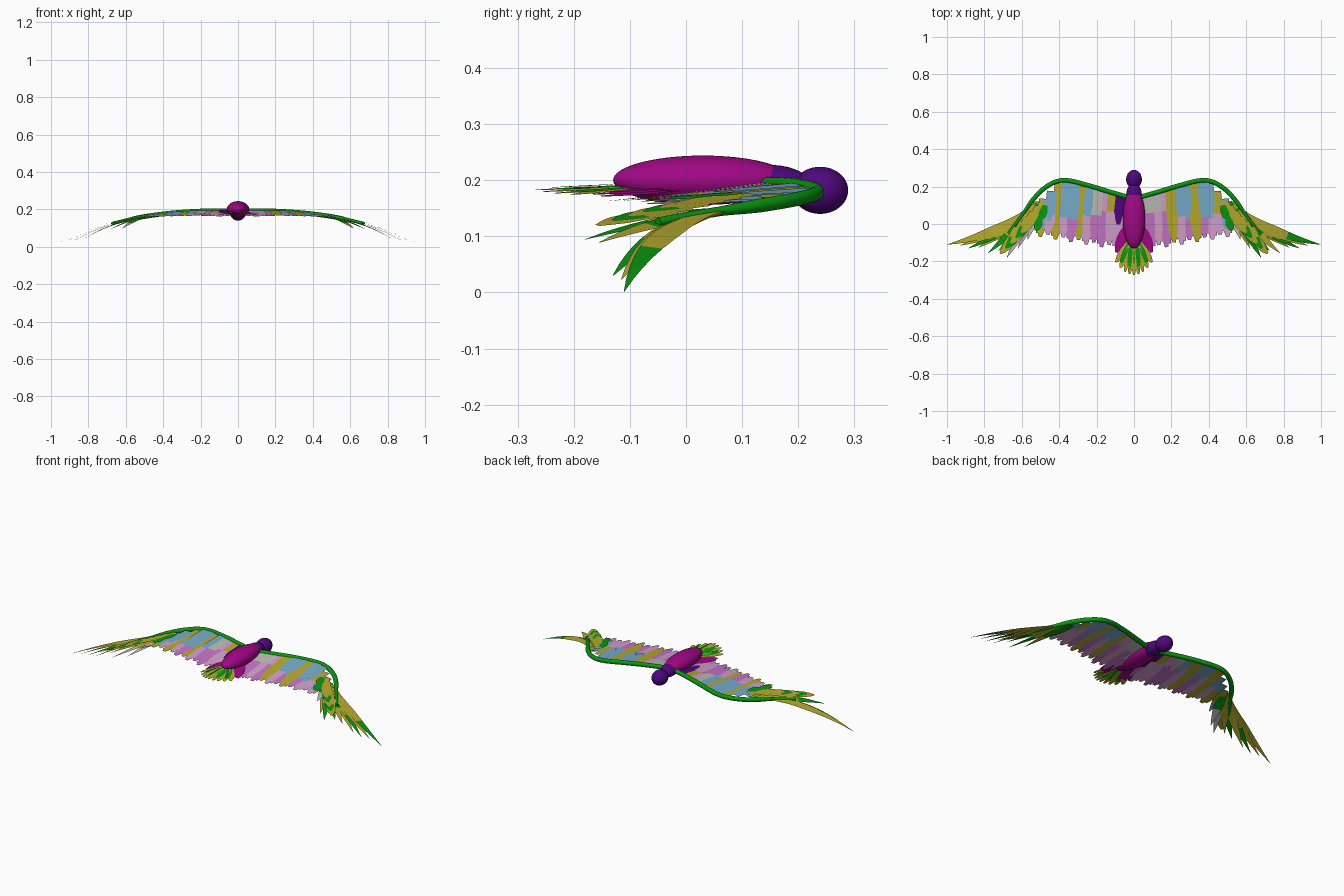
import bpy
from mathutils import Vector

cube = bpy.data.objects.get("Cube")
if cube:
    bpy.data.objects.remove(cube)


# Flat colours
def material(name, r, g, b):
    m = bpy.data.materials.new(name)
    m.use_nodes = True
    col = tuple((c / 255) ** 2.2 for c in (r, g, b)) + (1,)
    m.diffuse_color = col
    m.node_tree.nodes["Principled BSDF"].inputs["Base Color"].default_value = col
    return m


MAGENTA = material("magenta", 160, 16, 132)
PURPLE = material("deep purple", 80, 16, 125)
GREEN = material("green", 18, 150, 24)
YELLOW = material("olive yellow", 182, 170, 50)
BLUE = material("soft blue", 120, 172, 204)
ORCHID = material("orchid", 198, 116, 198)
PINK = material("pale pink", 212, 160, 204)
WHITE = material("pale grey", 188, 188, 184)


# Wing surface: droops outward and falls toward the trailing edge
def lead_y(x):
    return 0.14 + 0.25 * x if x < 0.38 else 0.235 - 1.0 * (x - 0.38)


def wing_z(x, y):
    x = abs(x)
    chord = max(0, lead_y(x) - y) * max(0, 1 - x / 0.65)
    return 0.197 - 0.195 * x ** 2.6 - 0.13 * chord


def tail_z(x, y):
    return 0.193 + 0.04 * (y + 0.1) - 0.1 * abs(x)


def bezier(a, b, c, t):
    return a * (1 - t) ** 2 + b * 2 * t * (1 - t) + c * t * t


# One thin feather along a bent line; the tip may have its own colour
def feather(name, base, mid, tip, width, mats, surface, lift=0.0, split=0.6,
            blunt=0.25, root=0.6, droop=0.0, taper=0.65, steps=10):
    a, b, c = Vector(base), Vector(mid), Vector(tip)
    verts, faces = [], []
    for i in range(steps + 1):
        t = i / steps
        p = bezier(a, b, c, t)
        d = (bezier(a, b, c, t + 0.01) - bezier(a, b, c, t - 0.01)).normalized()
        side = Vector((-d.y, d.x))
        w = width * (root + (1 - root) * min(1, t / 0.4))
        if t > taper:
            w *= 1 - (1 - blunt) * ((t - taper) / (1 - taper)) ** 1.4
        for s in (-0.5, 0.5):
            q = p + side * w * s
            verts.append((q.x, q.y, surface(q.x, q.y) + lift - droop * t * t))
        if i:
            k = 2 * i
            faces.append((k - 2, k - 1, k + 1, k))
    me = bpy.data.meshes.new(name)
    me.from_pydata(verts, [], faces)
    for m in mats:
        me.materials.append(m)
    for i, f in enumerate(me.polygons):
        f.material_index = int(len(mats) > 1 and i >= split * steps)
    # keep the upper face pointing up
    if me.polygons[0].normal.z < 0:
        me.flip_normals()
    ob = bpy.data.objects.new(name, me)
    bpy.context.collection.objects.link(ob)


def ellipsoid(name, centre, radii, mat):
    bpy.ops.mesh.primitive_uv_sphere_add(segments=40, ring_count=24, location=centre)
    ob = bpy.context.object
    ob.name = name
    ob.scale = radii
    ob.data.materials.append(mat)
    bpy.ops.object.shade_smooth()


# Body, neck and head
ellipsoid("body", (0, 0.03, 0.2), (0.06, 0.16, 0.044), MAGENTA)
ellipsoid("neck", (0, 0.152, 0.193), (0.042, 0.068, 0.034), PURPLE)
ellipsoid("head", (0, 0.239, 0.182), (0.042, 0.05, 0.042), PURPLE)


# Smooth green arm along the leading edge
def arm(name, s):
    cu = bpy.data.curves.new(name, "CURVE")
    cu.dimensions = "3D"
    cu.bevel_depth = 0.0125
    cu.bevel_resolution = 6
    cu.use_fill_caps = True
    cu.materials.append(GREEN)
    path = [(0, .135), (.13, .172), (.25, .208), (.36, .233), (.40, .231),
            (.47, .198), (.54, .13), (.59, .06), (.67, -.05)]
    sp = cu.splines.new("BEZIER")
    sp.bezier_points.add(len(path) - 1)
    for p, (x, y) in zip(sp.bezier_points, path):
        p.co = (x * s, y, wing_z(x, y) - 0.003)
        p.handle_left_type = p.handle_right_type = "AUTO"
        p.radius = 1 if x < 0.55 else 0.7
    ob = bpy.data.objects.new(name, cu)
    bpy.context.collection.objects.link(ob)
    bpy.ops.object.select_all(action="DESELECT")
    ob.select_set(True)
    bpy.context.view_layer.objects.active = ob
    bpy.ops.object.convert(target="MESH")
    bpy.ops.object.shade_smooth()


# Flight feather colours from the body outward, front part then rear part
INNER = {
    "right": [(PURPLE, PINK), (YELLOW, PINK), (PINK, ORCHID), (WHITE, ORCHID),
              (BLUE, PINK), (YELLOW, YELLOW), (BLUE, ORCHID), (BLUE, PINK),
              (YELLOW, YELLOW), (BLUE, PINK), (BLUE, YELLOW)],
    "left": [(WHITE, ORCHID), (WHITE, PINK), (PINK, ORCHID), (YELLOW, YELLOW),
             (BLUE, PINK), (BLUE, ORCHID), (YELLOW, YELLOW), (BLUE, ORCHID),
             (BLUE, PINK), (YELLOW, PINK), (BLUE, PINK)],
}
TIPS = [(1.0, -.11), (.93, -.115), (.885, -.13), (.83, -.125), (.78, -.155),
        (.725, -.145), (.68, -.18), (.62, -.13), (.57, -.085)]
PRIMARY = {
    "right": [(YELLOW,), (YELLOW,), (YELLOW, GREEN), (YELLOW,), (YELLOW, GREEN),
              (YELLOW,), (YELLOW, WHITE), (GREEN, WHITE), (YELLOW, WHITE)],
    "left": [(YELLOW, GREEN), (YELLOW,), (YELLOW, GREEN), (YELLOW,), (GREEN, YELLOW),
             (YELLOW, GREEN), (YELLOW, GREEN), (GREEN, YELLOW), (GREEN, WHITE)],
}

for side, s in (("left", 1), ("right", -1)):
    arm(side + "_arm", s)

    # Inner flight feathers with shorter coverts over them
    for i, mats in enumerate(INNER[side]):
        x = 0.07 + 0.041 * i
        top = lead_y(x)
        end = -0.15 + 0.17 * x + 0.018 * (i % 2)
        cut = (top - 0.06) / (top - end)
        feather(f"{side}_secondary_{i}", (x * s, top), ((x + .01) * s, 0.05),
                ((x + .022) * s, end), 0.058, mats, wing_z, -0.0008 * (i % 3),
                cut, 0.3, 0.9)
        feather(f"{side}_inner_vane_{i}", ((x + .02) * s, top - 0.09),
                ((x + .025) * s, 0.03), ((x + .04) * s, end + 0.02), 0.03,
                [mats[1]], wing_z, -0.003, blunt=0.3)
        if mats[0] in (BLUE, PURPLE):
            feather(f"{side}_covert_{i}", ((x + .004) * s, top),
                    ((x + .01) * s, top - 0.07), ((x + .014) * s, top - 0.16),
                    0.046, [mats[0]], wing_z, 0.002, blunt=0.4, root=0.9)

    # Innermost pale feather beside the body
    feather(side + "_inner_edge", (0.045 * s, 0.13), (0.045 * s, 0.03),
            (0.06 * s, -0.11), 0.04, [PURPLE if s < 0 else WHITE, ORCHID], wing_z,
            -0.002, 0.55, 0.3, 0.9)

    # Long outer feathers fanning from the hand, every other one drooping
    for i, (tip, mats) in enumerate(zip(TIPS, PRIMARY[side])):
        u = i / (len(TIPS) - 1)
        base = Vector((0.595 - 0.085 * u, 0.05 + 0.07 * u))
        end = Vector(tip)
        bend = base.lerp(end, 0.42) + Vector((-0.005, -0.045 * (1 - u)))
        feather(f"{side}_primary_{i}", (base.x * s, base.y), (bend.x * s, bend.y),
                (end.x * s, end.y), 0.05, mats, wing_z, -0.0015 * i, 0.6, 0.03,
                droop=0.022 * (i % 4) / 2, taper=0.45)

    # Broad yellow hand coverts
    for i in range(6):
        x = 0.625 - 0.028 * i
        y = lead_y(x) - 0.008
        mats = [YELLOW, GREEN] if i in (1, 3) else [YELLOW]
        feather(f"{side}_hand_covert_{i}", (x * s, y), ((x + .03) * s, y - 0.08),
                ((x + .09) * s, y - 0.14), 0.05, mats, wing_z, 0.004 + 0.0008 * i,
                0.6, 0.2, 0.7)
    for i in range(2):
        x = 0.475 + 0.025 * i
        y = 0.1 - 0.06 * i
        feather(f"{side}_wrist_patch_{i}", (x * s, y), ((x + .01) * s, y - 0.04),
                ((x + .025) * s, y - 0.075), 0.042, [GREEN], wing_z, 0.01,
                blunt=0.3)

    # Magenta feathers between wing and tail
    for i in range(3):
        feather(f"{side}_rump_feather_{i}", (0.02 * s, 0.0),
                ((0.04 + .015 * i) * s, -0.06),
                ((0.05 + .022 * i) * s, -0.18 + 0.014 * i), 0.05, [MAGENTA],
                tail_z, -0.006 - 0.002 * i, blunt=0.3)

# Tail fan
for i in range(-4, 5):
    x = 0.024 * i
    y = -0.272 + 0.0042 * i * i
    mats = [GREEN, YELLOW] if i % 2 else [YELLOW]
    feather(f"tail_feather_{i + 4}", (0.006 * i, -0.09), (0.017 * i, -0.16), (x, y),
            0.034, mats, tail_z, -0.0012 * abs(i), 0.75, 0.3, 0.5)
    if i % 2:
        feather(f"tail_stripe_{i + 4}", (0.01 * i, -0.13), (0.018 * i, -0.18),
                (x * 0.93, y + 0.02), 0.012, [GREEN], tail_z, 0.002, blunt=0.1)
